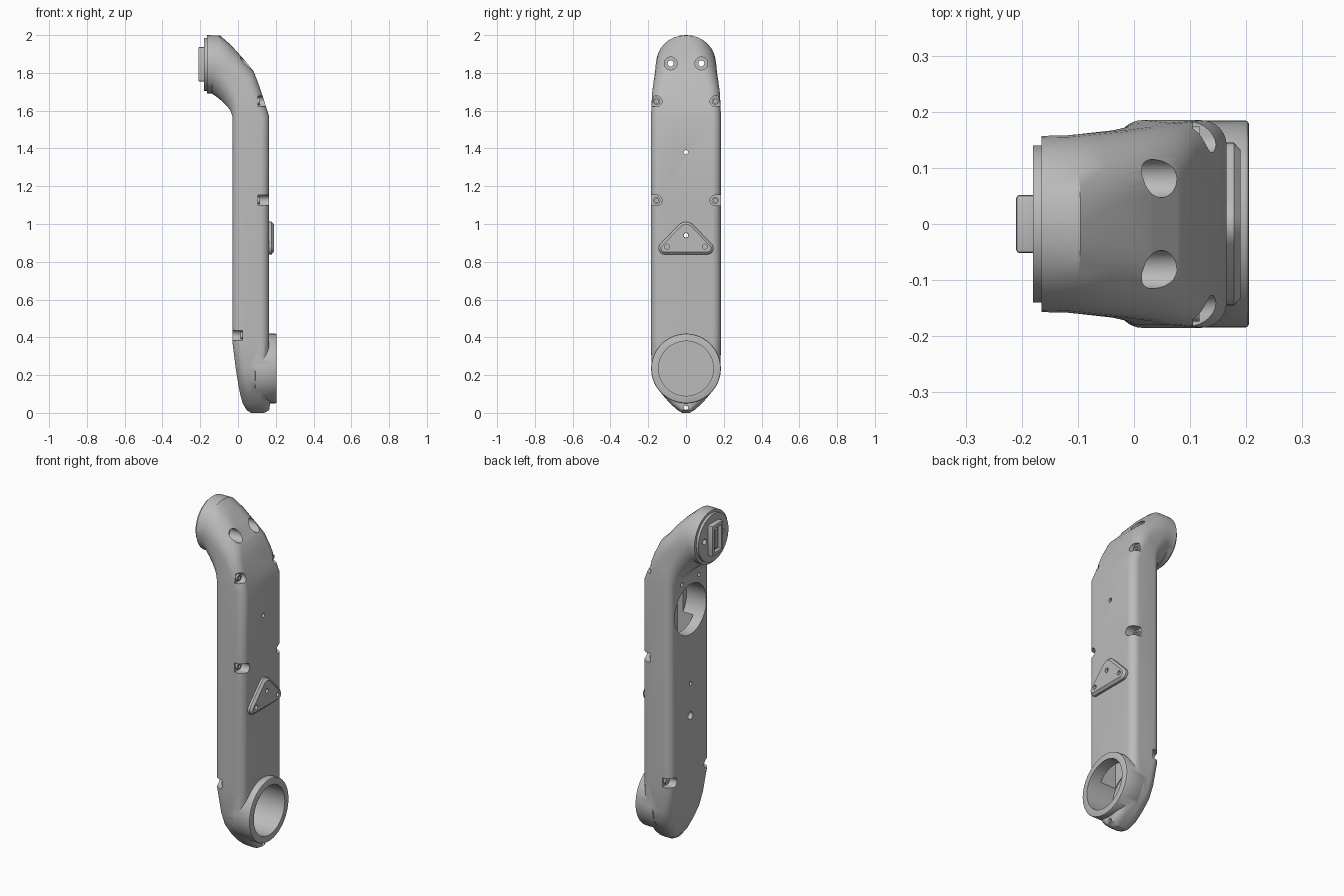
import bpy, bmesh
from math import pi, sin, cos
from mathutils import Matrix, Vector

if "Cube" in bpy.data.objects:
    bpy.data.objects.remove(bpy.data.objects["Cube"], do_unlink=True)

grey = bpy.data.materials.new("machined_grey")
grey.use_nodes = True
grey.diffuse_color = (0.5, 0.5, 0.5, 1)
grey.node_tree.nodes["Principled BSDF"].inputs["Base Color"].default_value = (0.5, 0.5, 0.5, 1)


def make(name, bm):
    bmesh.ops.recalc_face_normals(bm, faces=bm.faces)
    mesh = bpy.data.meshes.new(name)
    bm.to_mesh(mesh)
    bm.free()
    mesh.materials.append(grey)
    obj = bpy.data.objects.new(name, mesh)
    bpy.context.collection.objects.link(obj)
    return obj


def cyl(name, x0, x1, y, z, r, sides=32, r2=None):
    """Cylinder along x."""
    bm = bmesh.new()
    m = Matrix.Translation(((x0 + x1) / 2, y, z)) @ Matrix.Rotation(pi / 2, 4, 'Y')
    bmesh.ops.create_cone(bm, cap_ends=True, segments=sides, radius1=r,
                          radius2=r if r2 is None else r2, depth=x1 - x0, matrix=m)
    return make(name, bm)


def box(name, x0, x1, y0, y1, z0, z1):
    bm = bmesh.new()
    m = Matrix.Translation(((x0 + x1) / 2, (y0 + y1) / 2, (z0 + z1) / 2))
    bmesh.ops.create_cube(bm, size=1, matrix=m @ Matrix.Diagonal((x1 - x0, y1 - y0, z1 - z0, 1)))
    return make(name, bm)


def activate(obj):
    bpy.ops.object.select_all(action='DESELECT')
    obj.select_set(True)
    bpy.context.view_layer.objects.active = obj


def combine(obj, tool, op='DIFFERENCE'):
    activate(obj)
    mod = obj.modifiers.new("combine", 'BOOLEAN')
    mod.operation, mod.object, mod.solver = op, tool, 'EXACT'
    bpy.ops.object.modifier_apply(modifier=mod.name)
    bpy.data.objects.remove(tool, do_unlink=True)


def bevel(obj, width, angle=0.9):
    activate(obj)
    mod = obj.modifiers.new("bevel", 'BEVEL')
    mod.width, mod.segments, mod.limit_method, mod.angle_limit = width, 2, 'ANGLE', angle
    bpy.ops.object.modifier_apply(modifier=mod.name)


def drill(obj, x0, x1, y, z, r):
    combine(obj, cyl("cutter", x0, x1, y, z, r))


# Cross-sections: outer x, z; inner x, z; half width; corner radius
sections = [
    (-.165, 2.0, -.165, 1.69, .157, .155),
    (-.095, 1.998, -.14, 1.692, .158, .15),
    (-.04, 1.95, -.115, 1.675, .162, .13),
    (.03, 1.873, -.085, 1.65, .167, .105),
    (.083, 1.808, -.06, 1.625, .173, .085),
    (.113, 1.73, -.042, 1.605, .18, .065),
    (.165, 1.57, -.03, 1.57, .185, .045),
    (.165, .4, -.03, .38, .185, .045),
    (.165, .235, -.012, .235, .183, .06),
    (.165, .16, 0, .16, .166, .06),
    (.165, .1, .011, .1, .128, .06),
    (.17, .05, .025, .05, .085, .05),
    (.165, .015, .045, .015, .045, .04),
    (.14, 0, .07, 0, .02, .02),
]


def ring(ox, oz, ix, iz, w, r, steps=8):
    outer, inner = Vector((ox, 0, oz)), Vector((ix, 0, iz))
    mid, half = (outer + inner) / 2, (outer - inner).length / 2
    axis = (outer - inner).normalized()
    r = min(r, half, w) * 0.998
    pts = []
    for q, (sa, sb) in enumerate(((1, 1), (-1, 1), (-1, -1), (1, -1))):
        for i in range(steps + 1):
            t = (q + i / steps) * pi / 2
            pts.append(mid + axis * (sa * (half - r) + r * cos(t))
                       + Vector((0, sb * (w - r) + r * sin(t), 0)))
    return pts


# Lofted arm body
bm = bmesh.new()
loops = [[bm.verts.new(p) for p in ring(*s)] for s in sections]
for a, b in zip(loops, loops[1:]):
    for i in range(len(a)):
        j = (i + 1) % len(a)
        bm.faces.new((a[i], a[j], b[j], b[i]))
bm.faces.new(loops[0])
bm.faces.new(loops[-1])
body = make("arm_body", bm)

# Lower joint flange, bored out
flange = cyl("flange", .09, .205, 0, .235, .1845, 72)
bevel(flange, .007)
combine(body, flange, 'UNION')
combine(body, cyl("cutter", .028, .3, 0, .235, .145, 72))

# Hollow inside and round service opening
combine(body, box("cutter", .033, .135, -.115, .115, .3, 1.58))
combine(body, cyl("cutter", -.1, .1, 0, 1.38, .148, 64))

# Screw notches on the long edges: face direction, height
for side, z in ((1, 1.65), (1, 1.125), (-1, .41)):
    for s in (1, -1):
        x0, x1 = (.105, .3) if side > 0 else (-.2, .025)
        floor = x0 if side > 0 else x1
        drill(body, x0, x1, s * .155, z, .028)
        y0, y1 = sorted((s * .155, s * .25))
        combine(body, box("cutter", x0, x1, y0, y1, z - .0275, z + .0275))
        screw = cyl("notch_screw", floor - .012, floor + .012, s * .155, z, .019, 24)
        drill(screw, floor - .006 if side < 0 else floor + .004,
              floor - .004 if side < 0 else floor + .05, s * .155, z, .01) if side > 0 else None

# Head end: stepped ring and rectangular connector
head_ring = cyl("head_ring", -.18, -.15, 0, 1.845, .14, 64)
connector = box("connector", -.21, -.17, -.052, .052, 1.755, 1.937)
bevel(connector, .006)
combine(connector, box("cutter", -.3, -.188, -.032, .032, 1.775, 1.917))
connector_core = box("connector_core", -.2, -.18, -.012, .012, 1.79, 1.9)

# Counterbored bolt holes through the head
for s in (1, -1):
    drill(body, -.02, .3, s * .081, 1.85, .034)
    drill(body, -.3, 0, s * .081, 1.85, .016)
    drill(head_ring, -.3, 0, s * .081, 1.85, .016)
    drill(body, -.1, .01, s * .08, 1.555, .012)

# Triangular mounting plate: hull of three chamfered rounds
bm = bmesh.new()
for y, z, r in ((-.112, .872, .033), (.112, .872, .033), (0, .962, .05)):
    for x, inset in ((.155, 0), (.178, 0), (.19, .013)):
        for i in range(32):
            t = i * pi / 16
            bm.verts.new((x, y + (r - inset) * cos(t), z + (r - inset) * sin(t)))
hull = bmesh.ops.convex_hull(bm, input=bm.verts)
bmesh.ops.delete(bm, geom=list({v for v in hull["geom_interior"] + hull["geom_unused"]
                                if isinstance(v, bmesh.types.BMVert)}), context='VERTS')
bmesh.ops.dissolve_limit(bm, angle_limit=.01, verts=bm.verts, edges=bm.edges)
plate = make("mounting_plate", bm)
for s in (1, -1):
    drill(plate, .172, .3, s * .1, .88, .013)
drill(plate, 0, .3, 0, .94, .013)

# Small through holes and cable hole
drill(body, -.3, .3, 0, .94, .012)
drill(body, .05, .3, 0, 1.38, .012)
drill(body, -.3, .05, 0, .75, .022)
drill(body, -.3, .3, 0, .027, .011)

# Smooth shading with crisp edges
for obj in list(bpy.context.scene.objects):
    if obj.type == 'MESH':
        activate(obj)
        bpy.ops.object.shade_smooth_by_angle(angle=.5)
